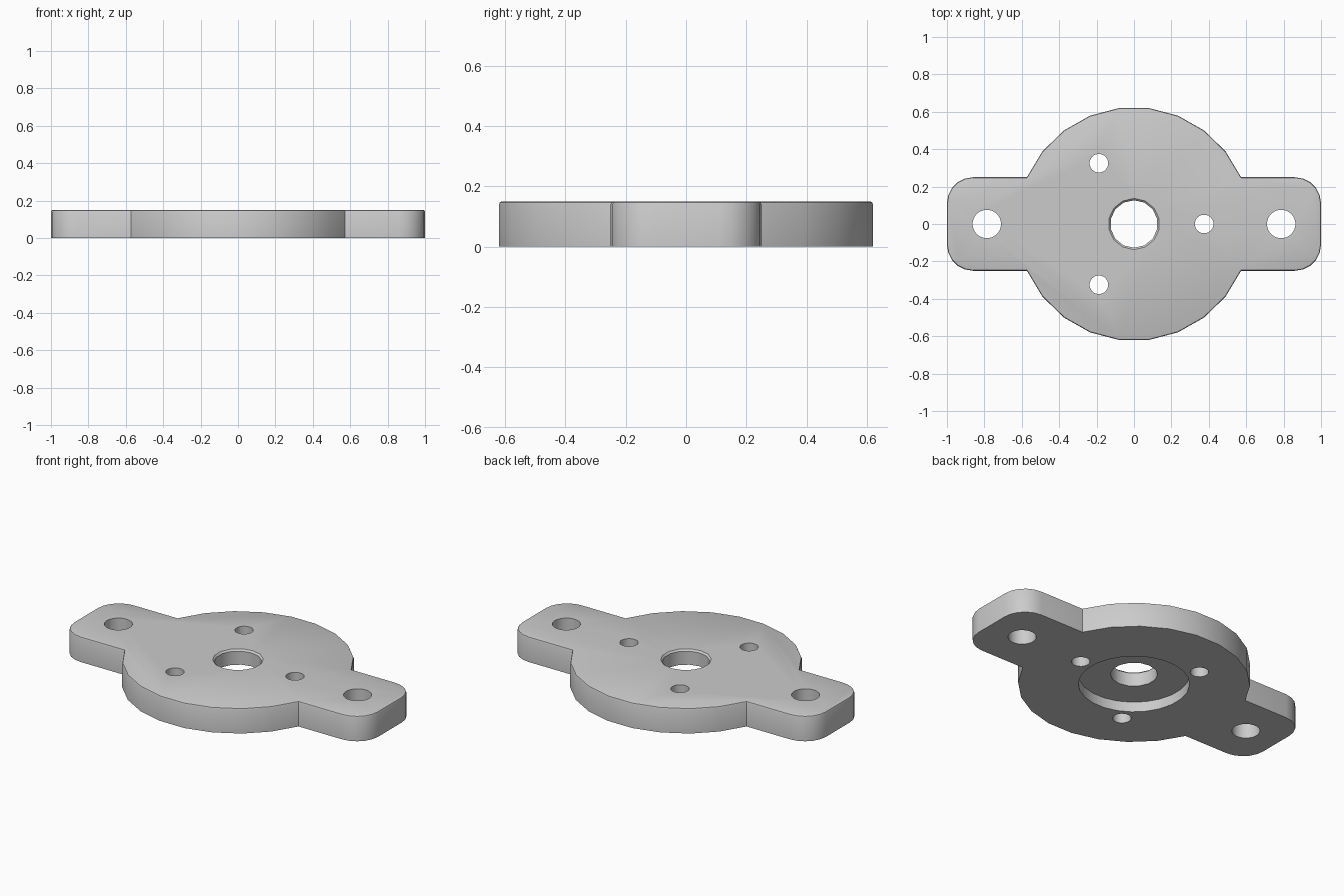
import bpy, bmesh
from math import sin, cos, pi, asin, radians

old = bpy.data.objects.get("Cube")
if old:
    bpy.data.objects.remove(old, do_unlink=True)

HEIGHT, DISC_R, LUG_HALF, CORNER = 0.15, 0.625, 0.25, 0.14
CHAMFER = 0.01

steel = bpy.data.materials.new("plain grey")
steel.use_nodes = True
GREY = (0.6, 0.6, 0.6, 1)
steel.diffuse_color = GREY
steel.node_tree.nodes["Principled BSDF"].inputs["Base Color"].default_value = GREY


def arc(cx, cy, r, start, end, steps):
    angles = [start + (end - start) * i / steps for i in range(steps + 1)]
    return [(cx + r * cos(a), cy + r * sin(a)) for a in angles]


def make_object(name, bm):
    bmesh.ops.recalc_face_normals(bm, faces=bm.faces)
    mesh = bpy.data.meshes.new(name)
    bm.to_mesh(mesh)
    bm.free()
    mesh.materials.append(steel)
    obj = bpy.data.objects.new(name, mesh)
    bpy.context.collection.objects.link(obj)
    return obj


# Flange plate: round disc with two rounded lugs
join = asin(LUG_HALF / DISC_R)
cx, cy = 1 - CORNER, LUG_HALF - CORNER
half = (arc(cx, -cy, CORNER, -pi / 2, 0, 5)
        + arc(cx, cy, CORNER, 0, pi / 2, 5)
        + arc(0, 0, DISC_R, join, pi - join, 9))
outline = half + [(-x, -y) for x, y in half]

bm = bmesh.new()
base = bm.faces.new([bm.verts.new((x, y, 0)) for x, y in outline])
top = bmesh.ops.extrude_face_region(bm, geom=[base], use_keep_orig=True)["geom"]
bmesh.ops.translate(bm, vec=(0, 0, HEIGHT),
                    verts=[v for v in top if isinstance(v, bmesh.types.BMVert)])
rim = [e for e in bm.edges if all(v.co.z > HEIGHT - 0.001 for v in e.verts)]
bmesh.ops.bevel(bm, geom=rim, offset=CHAMFER, segments=2, profile=0.5, affect='EDGES')
plate = make_object("flange_plate", bm)


def cut(x, y, profile, sides):
    """Cut a turned shape, given as (radius, z) rings, out of the plate."""
    bm = bmesh.new()
    rings = [[bm.verts.new((x + r * cos(2 * pi * (i + 0.5) / sides),
                            y + r * sin(2 * pi * (i + 0.5) / sides), z))
              for i in range(sides)] for r, z in profile]
    for a, b in zip(rings, rings[1:]):
        for i in range(sides):
            j = (i + 1) % sides
            bm.faces.new((a[i], a[j], b[j], b[i]))
    bm.faces.new(rings[0])
    bm.faces.new(rings[-1])
    cutter = make_object("hole_cutter", bm)
    cutter.hide_render = True
    mod = plate.modifiers.new("hole", 'BOOLEAN')
    mod.operation, mod.solver, mod.object = 'DIFFERENCE', 'EXACT', cutter
    bpy.context.view_layer.objects.active = plate
    bpy.ops.object.modifier_apply(modifier=mod.name)
    bpy.data.objects.remove(cutter, do_unlink=True)


LOW, HIGH = -0.1, HEIGHT + 0.05

# Counterbore in the underside, then the chamfered centre hole
cut(0, 0, [(0.3, LOW), (0.3, 0.06)], 24)
cut(0, 0, [(0.127, LOW), (0.127, HEIGHT - CHAMFER),
           (0.127 + CHAMFER, HEIGHT), (0.127 + CHAMFER, HIGH)], 14)

# Mounting holes in the lugs
for side in (-1, 1):
    cut(side * 0.787, 0, [(0.076, LOW), (0.076, HIGH)], 24)

# Three small screw holes around the centre
for i in range(3):
    a = 2 * pi * i / 3
    cut(0.375 * cos(a), 0.375 * sin(a), [(0.05, LOW), (0.05, HIGH)], 20)

bpy.ops.object.select_all(action='DESELECT')
plate.select_set(True)
bpy.context.view_layer.objects.active = plate
bpy.ops.object.shade_smooth_by_angle(angle=radians(30))
